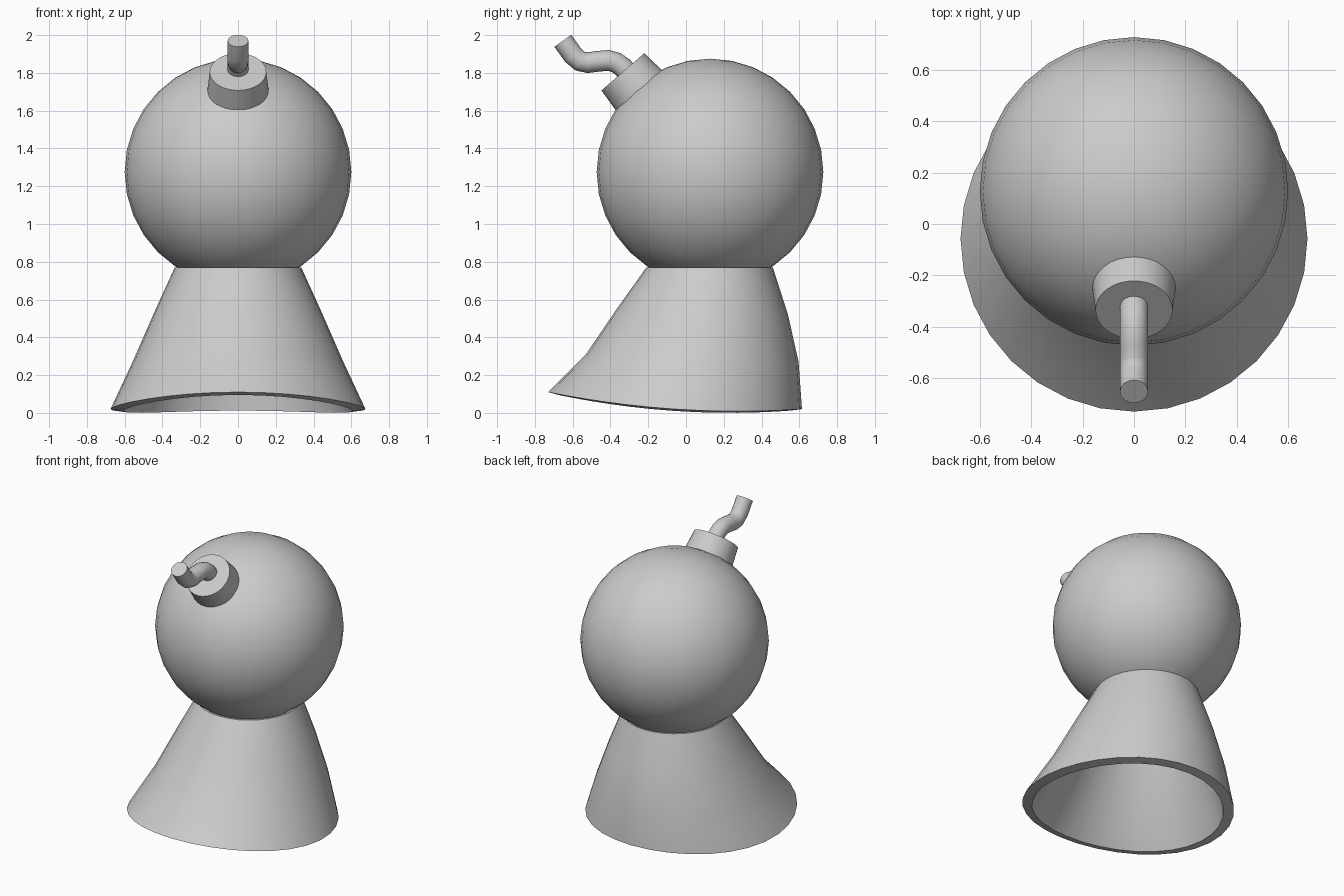
import bpy, bmesh, math

cube = bpy.data.objects.get("Cube")
if cube:
    bpy.data.objects.remove(cube, do_unlink=True)

grey = bpy.data.materials.new("plain grey")
grey.use_nodes = True
grey.diffuse_color = (0.6, 0.6, 0.6, 1)
grey.node_tree.nodes["Principled BSDF"].inputs["Base Color"].default_value = (0.6, 0.6, 0.6, 1)


def finish(name, bm):
    """Turn a bmesh into a shaded, coloured object."""
    bmesh.ops.recalc_face_normals(bm, faces=bm.faces)
    mesh = bpy.data.meshes.new(name)
    bm.to_mesh(mesh)
    bm.free()
    mesh.materials.append(grey)
    obj = bpy.data.objects.new(name, mesh)
    bpy.context.collection.objects.link(obj)
    bpy.ops.object.select_all(action='DESELECT')
    obj.select_set(True)
    bpy.context.view_layer.objects.active = obj
    bpy.ops.object.shade_smooth_by_angle(angle=math.radians(40))
    return obj


def loft(name, rings, sides):
    """Skin rings given as (front y, front z, back y, back z, half width, sag)."""
    bm = bmesh.new()
    loops = []
    for fy, fz, by, bz, half, sag in rings:
        loop = []
        for i in range(sides):
            t = 2 * math.pi * i / sides
            s = math.sin(t)
            y = (fy + by) / 2 + s * (by - fy) / 2
            z = (fz + bz) / 2 + s * (bz - fz) / 2 - sag * (1 - s * s)
            loop.append(bm.verts.new((half * math.cos(t), y, z)))
        loops.append(loop)
    for a, b in zip(loops, loops[1:]):
        for i in range(sides):
            j = (i + 1) % sides
            bm.faces.new((a[i], a[j], b[j], b[i]))
    bm.faces.new(loops[0])
    bm.faces.new(loops[-1])
    return finish(name, bm)


def disc(y, z, angle, radius):
    """Flat ring whose axis leans forward by the angle."""
    dy, dz = radius * math.cos(angle), radius * math.sin(angle)
    return (y - dy, z - dz, y + dy, z + dz, radius, 0)


# Round body
BODY_Y, BODY_Z = 0.127, 1.275
bm = bmesh.new()
bmesh.ops.create_uvsphere(bm, u_segments=32, v_segments=16, radius=0.6)
bmesh.ops.translate(bm, verts=bm.verts, vec=(0, BODY_Y, BODY_Z))
finish("round_body", bm)

# Hollow flared skirt, bent forward: outside, rim, then inside
loft("flared_skirt", [
    (-0.21, 0.77, 0.46, 0.77, 0.335, 0),
    (-0.36, 0.56, 0.54, 0.52, 0.442, 0.005),
    (-0.53, 0.31, 0.596, 0.27, 0.558, 0.02),
    (-0.73, 0.11, 0.614, 0.02, 0.675, 0.045),
    (-0.675, 0.095, 0.55, 0.012, 0.608, 0.043),
    (-0.485, 0.27, 0.53, 0.26, 0.495, 0.02),
    (-0.31, 0.53, 0.475, 0.5, 0.38, 0.005),
    (-0.18, 0.71, 0.42, 0.71, 0.3, 0),
], 32)

# Fuse holder, pointing out of the body
LEAN = math.radians(41)
loft("fuse_holder", [
    disc(BODY_Y - d * math.sin(LEAN), BODY_Z + d * math.cos(LEAN), LEAN, r)
    for d, r in ((0.54, 0.165), (0.703, 0.15))], 32)

# Wavy fuse: each ring leans along the path
path = [(-0.29, 1.78), (-0.335, 1.83), (-0.37, 1.855), (-0.41, 1.866),
        (-0.47, 1.861), (-0.52, 1.854), (-0.56, 1.862), (-0.597, 1.893),
        (-0.652, 1.97)]
rings = []
for i, (y, z) in enumerate(path):
    (ya, za), (yb, zb) = path[max(i - 1, 0)], path[min(i + 1, len(path) - 1)]
    rings.append(disc(y, z, math.atan2(ya - yb, zb - za), 0.055))
loft("fuse", rings, 16)
